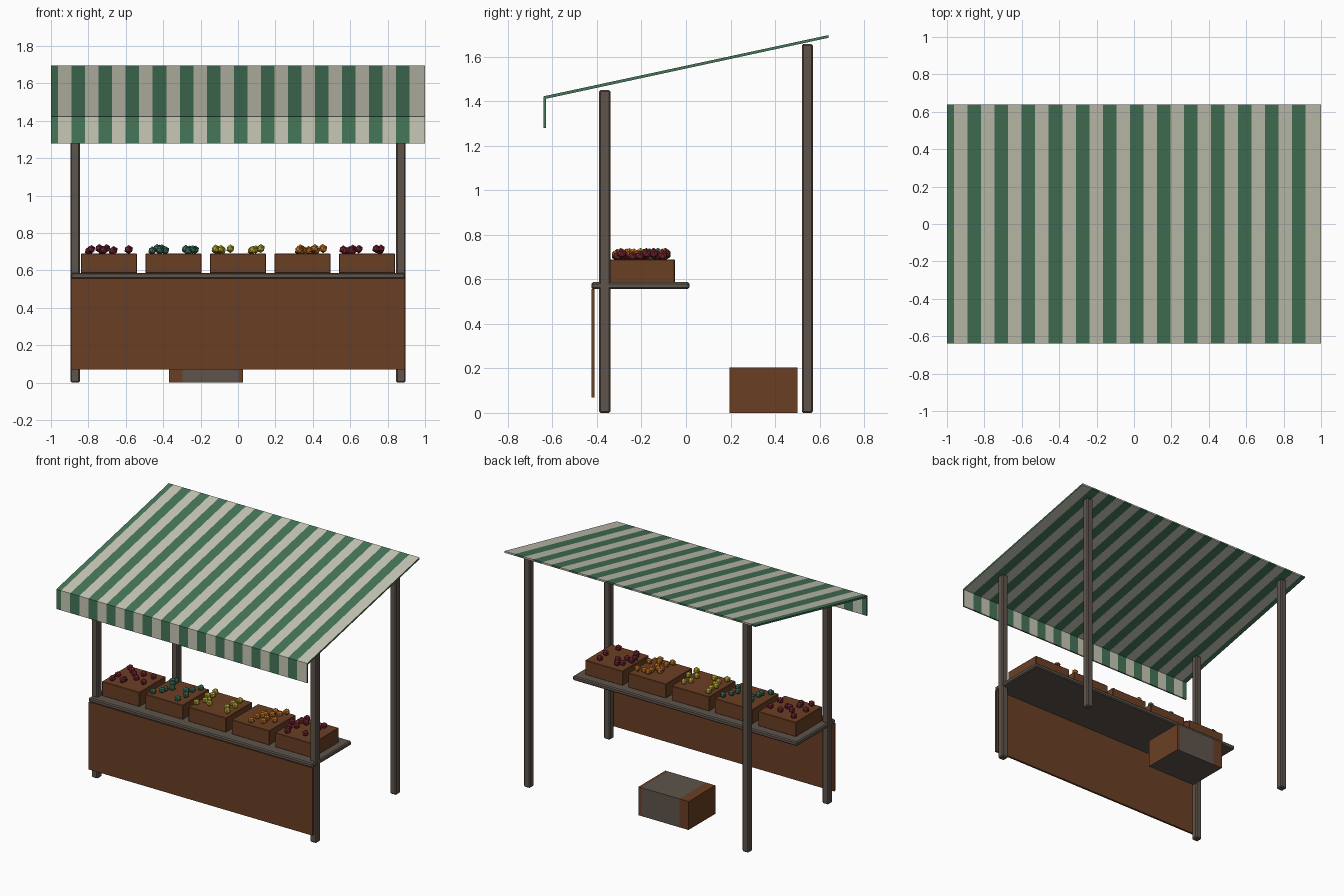
import bpy, bmesh, random
from mathutils import Matrix, Vector

if "Cube" in bpy.data.objects:
    bpy.data.objects.remove(bpy.data.objects["Cube"])

random.seed(7)


def mat(name, r, g, b):
    lin = [((c / 255 + 0.055) / 1.055) ** 2.4 for c in (r, g, b)]
    m = bpy.data.materials.new(name)
    m.diffuse_color = (*lin, 1)
    m.use_nodes = True
    m.node_tree.nodes["Principled BSDF"].inputs["Base Color"].default_value = m.diffuse_color
    return m


GREEN = mat("awning_green", 70, 118, 90)
CREAM = mat("awning_cream", 200, 200, 183)
BROWN = mat("crate_brown", 106, 63, 36)
GREY = mat("weathered_grey", 94, 84, 76)
RED = mat("fruit_red", 116, 36, 48)
TEAL = mat("fruit_green", 62, 112, 92)
YELLOW = mat("fruit_yellow", 190, 172, 52)
ORANGE = mat("fruit_orange", 194, 116, 36)


def finish(name, bm, mats):
    bmesh.ops.recalc_face_normals(bm, faces=bm.faces)
    me = bpy.data.meshes.new(name)
    bm.to_mesh(me)
    bm.free()
    ob = bpy.data.objects.new(name, me)
    bpy.context.collection.objects.link(ob)
    for m in mats:
        me.materials.append(m)
    return ob


def box(name, lo, hi, m, bevel=0):
    lo, hi = Vector(lo), Vector(hi)
    bm = bmesh.new()
    bmesh.ops.create_cube(bm, size=1, matrix=Matrix.Translation((lo + hi) / 2) @ Matrix.Diagonal((*(hi - lo), 1)))
    if bevel:
        bmesh.ops.bevel(bm, geom=bm.edges[:], offset=bevel, segments=1, affect='EDGES')
    return finish(name, bm, [m])


def banded_prism(name, profile, xs, mats, band, end):
    """Run a (y, z) profile along x through the cuts xs; band(k) picks each section's colour."""
    bm = bmesh.new()
    rings = [[bm.verts.new((x, y, z)) for y, z in profile] for x in xs]
    n = len(profile)
    for k, (a, b) in enumerate(zip(rings, rings[1:])):
        for i in range(n):
            j = (i + 1) % n
            bm.faces.new((a[i], a[j], b[j], b[i])).material_index = band(k)
    for ring in (rings[0], rings[-1]):
        bm.faces.new(ring).material_index = end
    return finish(name, bm, mats)


# Striped canopy with hanging front valance
cuts = [-1] + [-0.962 + 0.0723 * k for k in range(27)] + [1]
banded_prism("canopy",
             [(-0.64, 1.28), (-0.64, 1.422), (0.64, 1.697), (0.64, 1.685), (-0.629, 1.411), (-0.629, 1.28)],
             cuts, [GREEN, CREAM], lambda k: k % 2, 0)

# Four chamfered posts
for side, s in (("left", -1), ("right", 1)):
    for row, y, top in (("front", -0.365, 1.45), ("back", 0.545, 1.657)):
        x = s * 0.871
        box(f"{row}_{side}_post", (x - 0.025, y - 0.025, 0), (x + 0.025, y + 0.025, top), GREY, 0.007)

# Counter board and front panel
box("counter", (-0.894, -0.425, 0.556), (0.894, 0.015, 0.587), GREY, 0.007)
box("front_panel", (-0.893, -0.425, 0.07), (0.893, -0.41, 0.557), BROWN)

# Produce crates with loose fruit, bunched in x ranges (offset from crate centre)
produce = [
    (RED, [(-0.12, 0.05, 9), (0.10, 0.12, 2)]),
    (TEAL, [(-0.12, -0.01, 7), (0.04, 0.12, 5)]),
    (YELLOW, [(-0.125, -0.04, 7), (0.06, 0.13, 5)]),
    (ORANGE, [(-0.02, 0.13, 13)]),
    (RED, [(-0.13, -0.03, 8), (0.04, 0.08, 3)]),
]
for i, (m, groups) in enumerate(produce):
    cx = (i - 2) * 0.345
    box(f"crate_{i + 1}", (cx - 0.15, -0.35, 0.586), (cx + 0.15, -0.05, 0.69), BROWN, 0.003)
    bm = bmesh.new()
    for x0, x1, count in groups:
        for k in range(count):
            y = -0.32 + 0.24 * (k + random.uniform(0.2, 0.8)) / count
            p = (cx + random.uniform(x0, x1), y, random.uniform(0.703, 0.719))
            bmesh.ops.create_icosphere(bm, subdivisions=1, radius=0.023, matrix=Matrix.Translation(p))
    finish(f"fruit_{i + 1}", bm, [m])

# Spare box on the floor: grey wrap with brown ends
spare = banded_prism("floor_box", [(0.195, 0), (0.5, 0), (0.5, 0.205), (0.195, 0.205)],
                     [-0.37, -0.297, 0.006, 0.028], [BROWN, GREY], lambda k: k % 2, 0)
for f in spare.data.polygons:
    if f.normal.z < -0.9:
        f.material_index = 1
